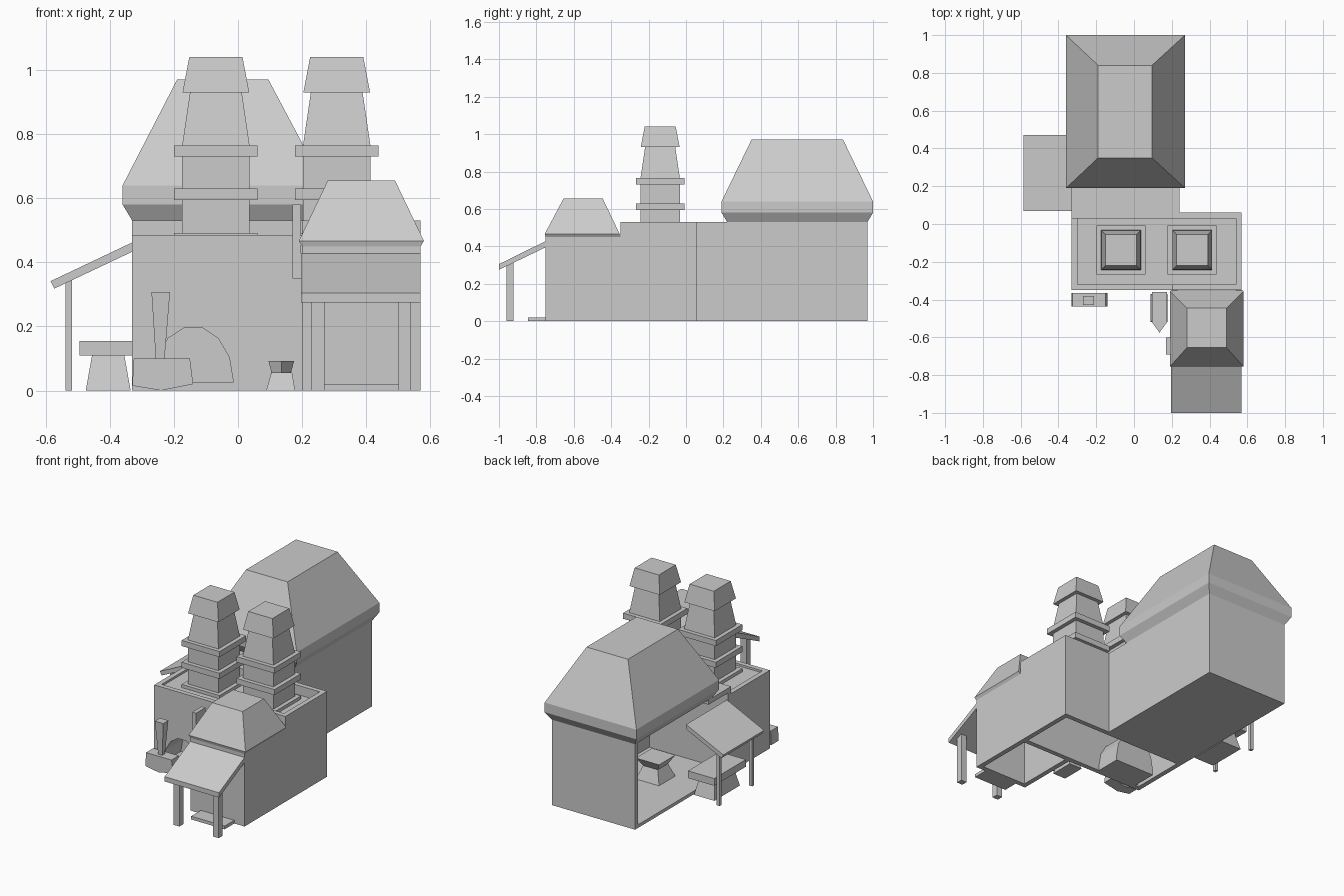
import bpy, bmesh, math

if "Cube" in bpy.data.objects:
    bpy.data.objects.remove(bpy.data.objects["Cube"], do_unlink=True)

clay = bpy.data.materials.new("plain_grey")
clay.use_nodes = True
clay.diffuse_color = (0.6, 0.6, 0.6, 1)
clay.node_tree.nodes["Principled BSDF"].inputs["Base Color"].default_value = (0.6, 0.6, 0.6, 1)


def loft(name, rings):
    """Solid skinned through rings of points with equal counts."""
    bm = bmesh.new()
    rows = [[bm.verts.new(p) for p in ring] for ring in rings]
    n = len(rows[0])
    for low, high in zip(rows, rows[1:]):
        for i in range(n):
            j = (i + 1) % n
            bm.faces.new((low[i], low[j], high[j], high[i]))
    bm.faces.new(rows[0][::-1])
    bm.faces.new(rows[-1])
    bmesh.ops.recalc_face_normals(bm, faces=bm.faces)
    mesh = bpy.data.meshes.new(name)
    bm.to_mesh(mesh)
    bm.free()
    mesh.materials.append(clay)
    ob = bpy.data.objects.new(name, mesh)
    bpy.context.collection.objects.link(ob)
    return ob


def tiers(name, *levels):
    """Stacked rectangles given as (x0, x1, y0, y1, z)."""
    return loft(name, [[(a, c, z), (b, c, z), (b, d, z), (a, d, z)] for a, b, c, d, z in levels])


def box(name, x0, x1, y0, y1, z0, z1):
    return tiers(name, (x0, x1, y0, y1, z0), (x0, x1, y0, y1, z1))


def stack(name, cx, cy, *levels):
    """Centred square tiers given as (half width, z)."""
    return tiers(name, *[(cx - h, cx + h, cy - h, cy + h, z) for h, z in levels])


def prism_y(name, outline, y0, y1):
    return loft(name, [[(x, y, z) for x, z in outline] for y in (y0, y1)])


def prism_x(name, outline, x0, x1):
    return loft(name, [[(x, y, z) for y, z in outline] for x in (x0, x1)])


L, R, T = -0.33, 0.57, 0.03   # left wall, right wall, wall thickness
H = 0.53                      # wall height

# Rear hall, open on its left side
box("hall_floor", L, 0.24, 0.06, 0.97, 0, 0.02)
box("hall_back_wall", L, 0.24, 0.97 - T, 0.97, 0, H)
box("hall_right_wall", 0.24 - T, 0.24, 0.06, 0.97, 0, H)
box("hall_front_ceiling", L, 0.24, 0.03, 0.25, H - T, H)
tiers("hall_roof", (L, 0.24, 0.22, 0.97, H), (-0.36, 0.27, 0.19, 1, 0.58),
      (-0.36, 0.27, 0.19, 1, 0.64), (-0.19, 0.095, 0.35, 0.84, 0.97))
stack("inner_anvil", -0.05, 0.37, (0.08, 0.02), (0.05, 0.1), (0.08, 0.15))

# Front workshop with a sunken flat roof
box("shop_back_wall", L, R, 0.06 - T, 0.06, 0, H)
box("shop_left_wall", L, L + T, -0.35, 0.06, 0, 0.485)
box("right_wall", R - T, R, -0.75, 0.06, 0, H - 0.07)
box("right_parapet", R - T, R, -0.35, 0.06, 0.46, H)
box("front_parapet", 0.2, R, -0.35, -0.35 + T, 0.46, H)
box("shop_flat_roof", L + 0.01, R - 0.01, -0.34, 0.05, 0.445, 0.472)

# Front wall with an arched oven mouth
arch = [(-0.14 + 0.125 * math.cos(a), 0.03 + 0.17 * math.sin(a))
        for a in [math.pi * i / 7 for i in range(8)]]
foot = [(arch[0][0], 0), *arch, (arch[-1][0], 0)]
prism_y("shop_front_wall", [(R - T, 0), (R - T, 0.485), (L, 0.485), (L, 0), *foot[::-1]],
        -0.35, -0.35 + T)
outer = [(-0.14 + (x + 0.14) * 1.1, z * 1.1) for x, z in foot]
prism_y("oven_vault", outer + foot[::-1], -0.345, -0.17)
prism_y("oven_back", outer, -0.18, -0.16)
box("oven_floor", -0.265, -0.015, -0.35, -0.17, 0, 0.025)

# Pair of tiered chimneys
for side, cx in (("left", 0.308), ("right", -0.069)):
    cy = -0.138
    stack(side + "_chimney_base", cx, cy, (0.13, 0.465), (0.13, 0.492))
    stack(side + "_chimney_shaft", cx, cy, (0.105, 0.49), (0.105, 0.765), (0.08, 0.935))
    for z in (0.595, 0.73):
        stack(side + "_chimney_band", cx, cy, (0.13, z), (0.13, z + 0.035))
    stack(side + "_chimney_cap", cx, cy, (0.104, 0.93), (0.083, 1.04))

# Entrance wing and hipped roof
box("wing_left_wall", 0.2, 0.2 + T, -0.75, -0.35, 0, 0.46)
box("wing_front_wall", 0.2, R, -0.75, -0.75 + T, 0, 0.46)
tiers("wing_roof", (0.2, R, -0.75, -0.35, 0.45), (0.19, 0.58, -0.755, -0.355, 0.467),
      (0.28, 0.49, -0.655, -0.445, 0.655))

# Porch
prism_x("porch_roof", [(-1, 0.275), (-1, 0.305), (-0.75, 0.428), (-0.75, 0.395)], 0.197, R)
for x in (0.23, 0.5):
    box("porch_post", x, x + 0.04, -0.96, -0.922, 0, 0.31)
box("porch_step", 0.27, 0.5, -0.845, -0.75, 0, 0.02)

# Side lean-to with work table
prism_y("lean_to_roof", [(-0.573, 0.318), (-0.585, 0.341), (-0.33, 0.462), (-0.33, 0.433)],
        0.07, 0.47)
for y in (0.1, 0.42):
    box("lean_to_post", -0.538, -0.518, y, y + 0.02, 0, 0.35)
tiers("table_base", (-0.475, -0.335, 0.15, 0.4, 0), (-0.455, -0.355, 0.18, 0.37, 0.112))
box("table_top", -0.495, -0.315, 0.12, 0.43, 0.11, 0.155)

# Tub with a hammer standing in it, left of the oven
prism_y("tub", [(-0.33, 0.015), (-0.24, 0), (-0.14, 0.02), (-0.15, 0.1), (-0.325, 0.1)],
        -0.437, -0.365)
tiers("tub_handle", (-0.256, -0.23, -0.415, -0.39, 0.09), (-0.27, -0.212, -0.43, -0.38, 0.307))

# Anvil and hanging board beside the entrance
tiers("anvil_base", (0.088, 0.178, -0.52, -0.37, 0), (0.105, 0.168, -0.5, -0.39, 0.06))
loft("anvil_top", [[(0.135 - w, -0.36, z), (0.135 - w, -0.52, z), (0.135, -0.575, z),
                    (0.135 + w, -0.52, z), (0.135 + w, -0.36, z)]
                   for w, z in ((0.03, 0.055), (0.04, 0.092))])
box("hanging_board", 0.17, 0.196, -0.69, -0.6, 0.35, 0.58)
